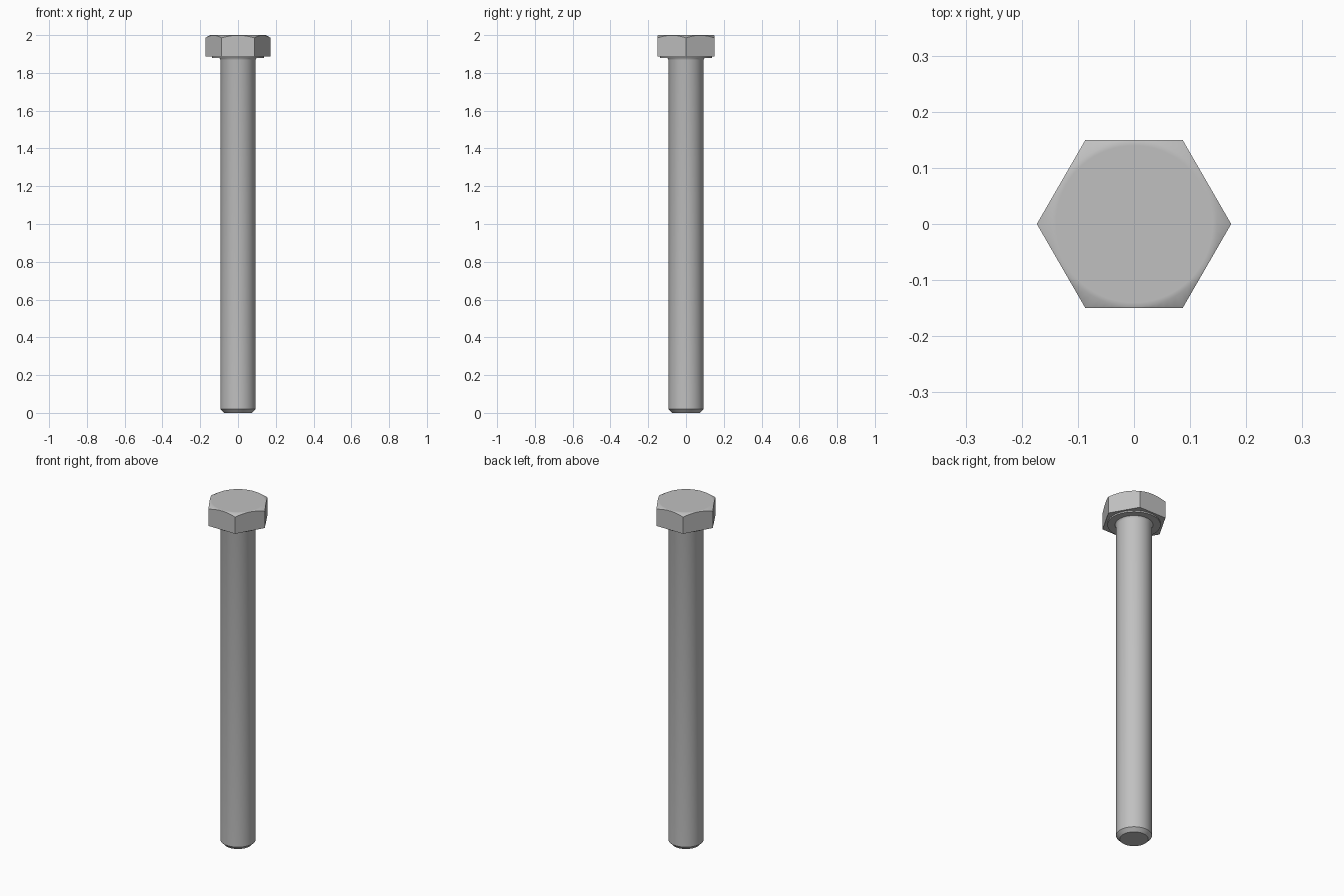
import bpy, bmesh, math

cube = bpy.data.objects.get("Cube")
if cube:
    bpy.data.objects.remove(cube)

SEGMENTS = 72
FLAT = 0.15          # centre to flat of the hexagon
UNDER, TOP = 1.888, 2.0

steel = bpy.data.materials.new("steel_grey")
steel.use_nodes = True
colour = (0.53, 0.53, 0.53, 1)
steel.diffuse_color = colour
steel.node_tree.nodes["Principled BSDF"].inputs["Base Color"].default_value = colour


def hex_radius(a):
    """Distance from the axis to the hexagon's side, corners on the x axis."""
    return FLAT / math.cos(a % (math.pi / 3) - math.pi / 6)


def loft(name, rings, smooth_angle):
    """Skin a stack of rings, each given by a function angle -> (radius, z)."""
    bm = bmesh.new()
    loops = []
    for ring in rings:
        loop = []
        for i in range(SEGMENTS):
            a = math.tau * i / SEGMENTS
            r, z = ring(a)
            loop.append(bm.verts.new((r * math.cos(a), r * math.sin(a), z)))
        loops.append(loop)
    for low, high in zip(loops, loops[1:]):
        for i in range(SEGMENTS):
            j = (i + 1) % SEGMENTS
            bm.faces.new((low[i], low[j], high[j], high[i]))
    bm.faces.new(loops[0][::-1])
    bm.faces.new(loops[-1])
    mesh = bpy.data.meshes.new(name)
    bm.to_mesh(mesh)
    bm.free()
    mesh.materials.append(steel)
    obj = bpy.data.objects.new(name, mesh)
    bpy.context.collection.objects.link(obj)
    bpy.ops.object.select_all(action='DESELECT')
    obj.select_set(True)
    bpy.context.view_layer.objects.active = obj
    bpy.ops.object.shade_smooth_by_angle(angle=math.radians(smooth_angle))
    return obj


def circles(profile):
    return [lambda a, p=p: p for p in profile]


# Hexagonal head, its corners trimmed by a shallow cone
def chamfer_edge(a):
    r = hex_radius(a)
    return r, TOP - (r - FLAT + 0.002) * math.tan(math.radians(30))


loft("hex_head",
     [lambda a: (hex_radius(a), UNDER), chamfer_edge]
     + circles([(FLAT - 0.002, TOP), (FLAT - 0.01, TOP)]), 35)

# Round bearing face under the head
loft("washer_face", circles([(0.138, 1.88), (0.138, UNDER + 0.002)]), 30)

# Shank with a chamfered tip and a small fillet below the head
loft("shank", circles([(0.074, 0), (0.093, 0.02), (0.093, 1.868),
                       (0.095, 1.875), (0.1, 1.882)]), 30)
